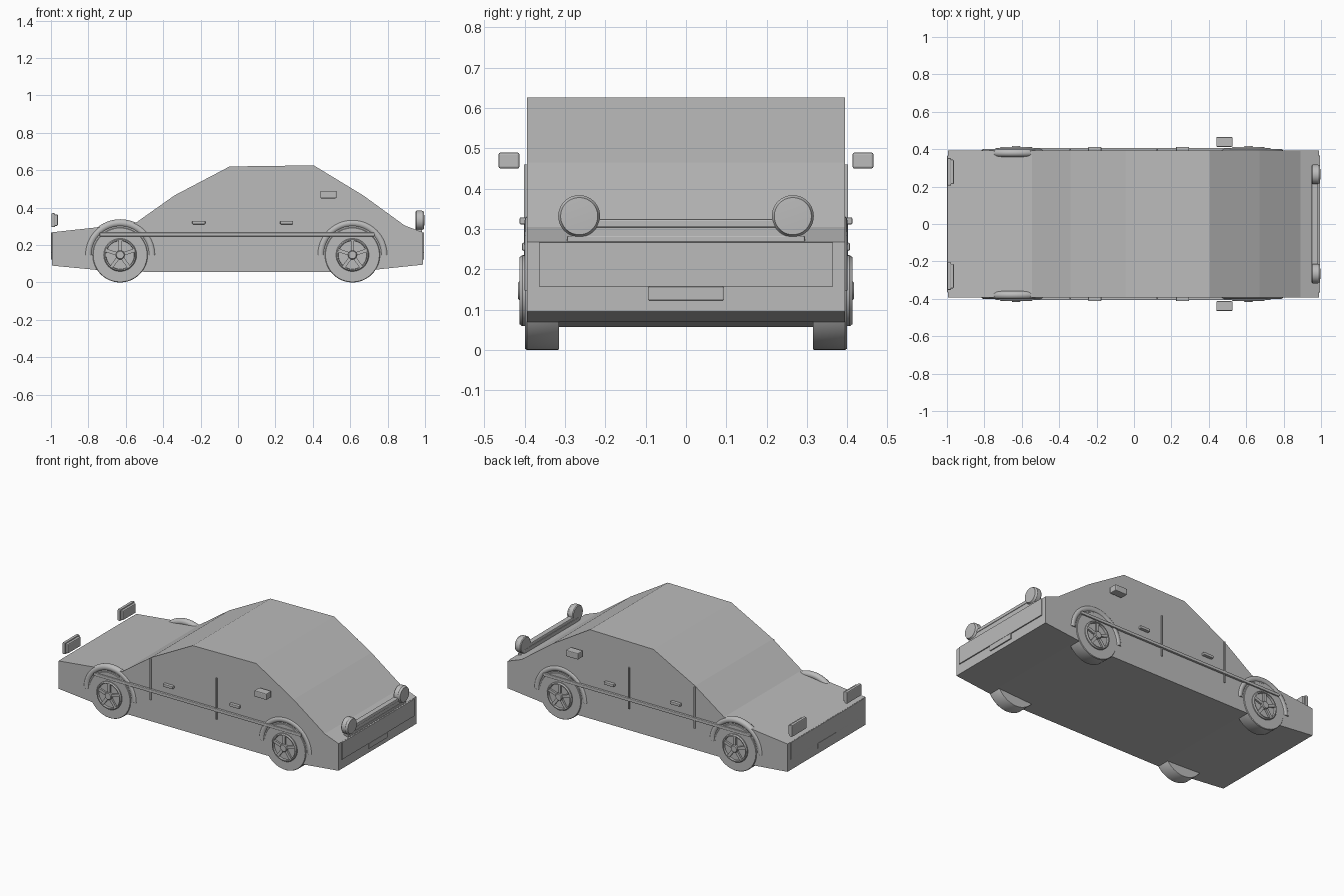
import bpy, bmesh, math
from mathutils import Matrix, Vector

if "Cube" in bpy.data.objects:
    bpy.data.objects.remove(bpy.data.objects["Cube"], do_unlink=True)

paint = bpy.data.materials.new("plain grey")
paint.use_nodes = True
paint.diffuse_color = (0.5, 0.5, 0.5, 1)
paint.node_tree.nodes["Principled BSDF"].inputs["Base Color"].default_value = (0.5, 0.5, 0.5, 1)


def finish(name, bm, bevel=0, smooth=False):
    bmesh.ops.recalc_face_normals(bm, faces=bm.faces)
    mesh = bpy.data.meshes.new(name)
    bm.to_mesh(mesh)
    bm.free()
    mesh.materials.append(paint)
    ob = bpy.data.objects.new(name, mesh)
    bpy.context.collection.objects.link(ob)
    if bevel:
        mod = ob.modifiers.new("soft edges", "BEVEL")
        mod.width = bevel
        mod.segments = 2
        mod.limit_method = "ANGLE"
    if smooth:
        bpy.ops.object.select_all(action="DESELECT")
        bpy.context.view_layer.objects.active = ob
        ob.select_set(True)
        bpy.ops.object.shade_smooth_by_angle(angle=math.radians(35))
    return ob


def box(name, x, y, z, bevel=0.0):
    """Box from (low, high) ranges on each axis."""
    bm = bmesh.new()
    size = [abs(r[1] - r[0]) for r in (x, y, z)]
    mid = [(r[1] + r[0]) / 2 for r in (x, y, z)]
    bmesh.ops.create_cube(bm, size=1, matrix=Matrix.Translation(mid) @ Matrix.Diagonal((*size, 1)))
    return finish(name, bm, bevel)


def lathe(name, profile, centre, axis, steps=48, sweep=math.tau, start=0.0):
    """Spin (radius, offset) points around the 'X' or 'Y' axis through centre."""
    bm = bmesh.new()
    pts = []
    for r, d in profile:
        pts.append(bm.verts.new((r, d, 0) if axis == "Y" else (d, r, 0)))
    edges = [bm.edges.new(p) for p in zip(pts, pts[1:])]
    line = Vector((0, 1, 0)) if axis == "Y" else Vector((1, 0, 0))
    bmesh.ops.rotate(bm, verts=pts, cent=(0, 0, 0), matrix=Matrix.Rotation(start, 3, line))
    bmesh.ops.spin(bm, geom=pts + edges, cent=(0, 0, 0), axis=line, angle=sweep, steps=steps)
    bmesh.ops.remove_doubles(bm, verts=bm.verts, dist=0.0002)
    if sweep < math.tau:
        bmesh.ops.holes_fill(bm, edges=[e for e in bm.edges if e.is_boundary])
    bmesh.ops.translate(bm, verts=bm.verts, vec=centre)
    return finish(name, bm, smooth=True)


# Body shell: side profile extruded across the width
outline = [(-0.995, 0.09), (-0.745, 0.066), (-0.5, 0.057), (0.5, 0.057), (0.75, 0.07),
           (0.988, 0.095), (0.988, 0.268), (0.89, 0.305), (0.67, 0.465), (0.405, 0.626),
           (-0.045, 0.62), (-0.34, 0.465), (-0.545, 0.32), (-0.75, 0.295), (-0.995, 0.268)]
HALF = 0.394
bm = bmesh.new()
face = bm.faces.new([bm.verts.new((x, -HALF, z)) for x, z in outline])
new = bmesh.ops.extrude_face_region(bm, geom=[face])["geom"]
bmesh.ops.translate(bm, verts=[g for g in new if isinstance(g, bmesh.types.BMVert)], vec=(0, 2 * HALF, 0))
finish("body", bm)

# Wheels, rims and arches
AXLE = 0.147
for side, s in (("left", 1), ("right", -1)):
    for end, x in (("front", 0.612), ("rear", -0.63)):
        tag = f"{end}_{side}"
        hub = (x, 0, AXLE)
        tyre = [(0, 0.315), (0.145, 0.315), (0.147, 0.318), (0.147, 0.395), (0.144, 0.399), (0, 0.399)]
        lathe(f"tyre_{tag}", [(r, s * d) for r, d in tyre], hub, "Y")
        rim = [(0.088, 0.396), (0.088, 0.406), (0.083, 0.413), (0.077, 0.413), (0.075, 0.396)]
        lathe(f"rim_{tag}", [(r, s * d) for r, d in rim], hub, "Y")
        cap = [(0.024, 0.396), (0.024, 0.412), (0.02, 0.417), (0, 0.417)]
        lathe(f"hub_cap_{tag}", [(r, s * d) for r, d in cap], hub, "Y", 24)
        # Five spokes joined in one mesh
        bm = bmesh.new()
        for k in range(5):
            place = (Matrix.Translation((x, s * 0.403, AXLE))
                     @ Matrix.Rotation(k * math.tau / 5, 4, "Y")
                     @ Matrix.Translation((0, 0, 0.046))
                     @ Matrix.Diagonal((0.018, 0.014, 0.064, 1)))
            bmesh.ops.create_cube(bm, size=1, matrix=place)
        finish(f"spokes_{tag}", bm)
        # Round arch over the upper half of the wheel
        ring = [(0.17 + 0.021 * math.cos(a * math.tau / 16),
                 s * 0.38 + 0.021 * math.sin(a * math.tau / 16)) for a in range(17)]
        lathe(f"arch_{tag}", ring, hub, "Y", 32, math.pi, math.pi)

    # Side trim
    def out(a, b):
        return (s * a, s * b)
    box(f"side_rail_{side}", (-0.74, 0.73), out(0.385, 0.407), (0.246, 0.266), 0.004)
    for end, x in (("rear", -0.34), ("front", 0.125)):
        box(f"door_seam_{end}_{side}", (x - 0.004, x + 0.004), out(0.385, 0.402), (0.195, 0.46))
    for end, x in (("rear", -0.21), ("front", 0.26)):
        box(f"door_handle_{end}_{side}", (x - 0.035, x + 0.035), out(0.388, 0.413), (0.311, 0.329), 0.004)
    box(f"mirror_{side}", (0.44, 0.527), out(0.413, 0.465), (0.45, 0.49), 0.005)

    # Head and tail lamps
    lamp = [(0, 0.95), (0.048, 0.95), (0.052, 0.955), (0.052, 0.983), (0.049, 0.987), (0.046, 0.995), (0, 0.997)]
    lathe(f"headlamp_{side}", lamp, (0, s * 0.265, 0.332), "X")
    box(f"tail_lamp_{side}", (-0.998, -0.978), out(0.205, 0.352), (0.296, 0.37), 0.005)
    box(f"tail_lamp_back_{side}", (-0.985, -0.963), out(0.213, 0.344), (0.303, 0.363), 0.005)

# Nose grille bars
box("grille_base", (0.945, 0.985), (-0.295, 0.295), (0.265, 0.283), 0.003)
box("grille_lower_bar", (0.948, 0.982), (-0.28, 0.28), (0.28, 0.305), 0.003)
box("grille_upper_bar", (0.95, 0.985), (-0.25, 0.25), (0.303, 0.325), 0.005)

# Bumper panels and number plate mounts
for end, x, d in (("front", 0.984, 0.011), ("rear", -0.99, -0.009)):
    box(f"bumper_panel_{end}", (x, x + d), (-0.365, 0.365), (0.157, 0.267), 0.002)
    box(f"plate_mount_{end}", (x, x + d), (-0.093, 0.093), (0.123, 0.157), 0.002)
